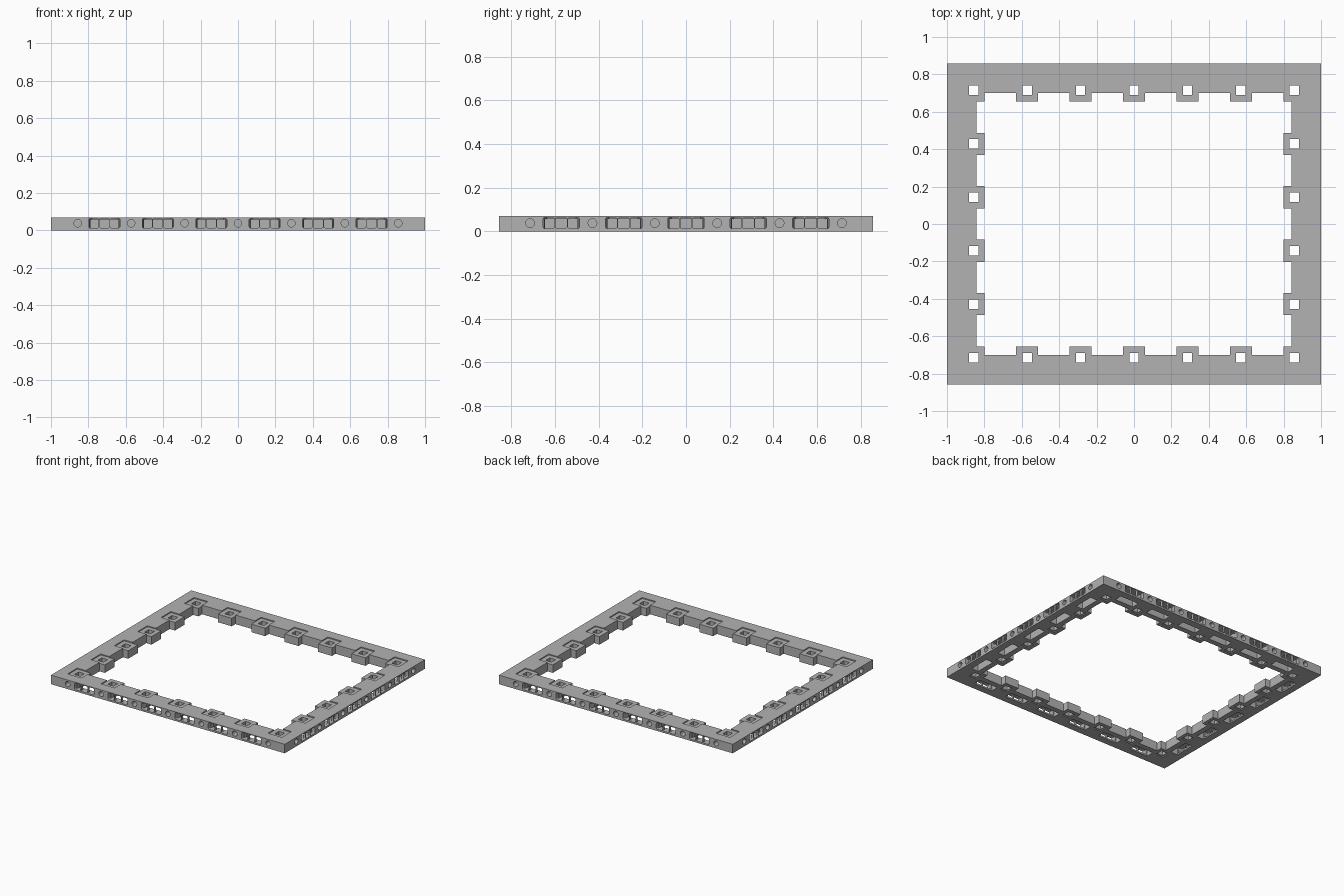
import bpy
import bmesh
from math import pi
from mathutils import Matrix, Vector

if "Cube" in bpy.data.objects:
    bpy.data.objects.remove(bpy.data.objects["Cube"], do_unlink=True)

CELL = 2 / 7
COLS, ROWS = 7, 6
HALF_X, HALF_Y = COLS * CELL / 2, ROWS * CELL / 2
HEIGHT = 0.07
BAR = 0.157
PAD = 0.118
MID = 0.038

grey = bpy.data.materials.new("Stone Grey")
grey.use_nodes = True
grey.diffuse_color = (0.45, 0.45, 0.45, 1)
grey.node_tree.nodes["Principled BSDF"].inputs["Base Color"].default_value = (0.45, 0.45, 0.45, 1)


def add_box(bm, low, high, frame=Matrix()):
    low, high = Vector(low), Vector(high)
    size = high - low
    place = frame @ Matrix.Translation((low + high) / 2) @ Matrix.Diagonal((*size, 1))
    return bmesh.ops.create_cube(bm, size=1, matrix=place)["verts"]


def make_object(name, bm):
    bmesh.ops.recalc_face_normals(bm, faces=bm.faces)
    mesh = bpy.data.meshes.new(name)
    bm.to_mesh(mesh)
    bm.free()
    obj = bpy.data.objects.new(name, mesh)
    bpy.context.collection.objects.link(obj)
    return obj


def combine(target, bm, operation="DIFFERENCE"):
    """Apply one boolean and discard its helper."""
    helper = make_object("helper", bm)
    helper.hide_render = True
    mod = target.modifiers.new("shape", "BOOLEAN")
    mod.operation, mod.object, mod.solver = operation, helper, "EXACT"
    bpy.context.view_layer.objects.active = target
    bpy.ops.object.modifier_apply(modifier=mod.name)
    bpy.data.objects.remove(helper, do_unlink=True)


# Local frames on the outer edge: x along the bar, y inward
def edge_frames(offset):
    for turn in range(4):
        along_x = turn % 2 == 0
        count = COLS if along_x else ROWS
        reach = HALF_Y if along_x else HALF_X
        spin = Matrix.Rotation(turn * pi / 2, 4, "Z")
        for i in range(count - offset):
            x = (i - (count - 1 - offset) / 2) * CELL
            yield spin @ Matrix.Translation((x, -reach, 0))


POSTS = list(edge_frames(0))
PORTS = list(edge_frames(1))
CENTRES = [((i - (COLS - 1) / 2) * CELL, (j - (ROWS - 1) / 2) * CELL)
           for i in range(COLS) for j in range(ROWS)
           if i in (0, COLS - 1) or j in (0, ROWS - 1)]


def post_boxes(width, bottom, top):
    bm = bmesh.new()
    for x, y in CENTRES:
        h = width / 2
        add_box(bm, (x - h, y - h, bottom), (x + h, y + h, top))
    return bm


# Rectangular ring
bm = bmesh.new()
add_box(bm, (-HALF_X, -HALF_Y, 0), (HALF_X, HALF_Y, HEIGHT))
base_frame = make_object("base_frame", bm)
bm = bmesh.new()
ix, iy = HALF_X - BAR, HALF_Y - BAR
add_box(bm, (-ix, -iy, -0.1), (ix, iy, 0.2))
combine(base_frame, bm)

# Inward pads, slightly sunk at the top, with square post holes
combine(base_frame, post_boxes(PAD, 0, 0.065), "UNION")
combine(base_frame, post_boxes(PAD, 0.062, 0.1))
combine(base_frame, post_boxes(0.05, -0.1, 0.2))
combine(base_frame, post_boxes(0.062, -0.1, 0.008))

# Round pin sockets on the outer sides
bm = bmesh.new()
for frame in POSTS:
    place = frame @ Matrix.Translation((0, 0.02, MID)) @ Matrix.Rotation(pi / 2, 4, "X")
    bmesh.ops.create_cone(bm, cap_ends=True, segments=20, radius1=0.02,
                          radius2=0.02, depth=0.1, matrix=place)
combine(base_frame, bm)

# Three rounded openings to each connector port
bm = bmesh.new()
for frame in PORTS:
    for x in (-0.057, 0, 0.057):
        verts = add_box(bm, (x - 0.026, -0.02, 0.013), (x + 0.026, 0.03, 0.064), frame)
        inward = frame.to_3x3() @ Vector((0, 1, 0))
        edges = {e for v in verts for e in v.link_edges
                 if abs((e.verts[0].co - e.verts[1].co).normalized().dot(inward)) > 0.9}
        bmesh.ops.bevel(bm, geom=list(edges), offset=0.008, segments=3,
                        profile=0.5, affect="EDGES")
combine(base_frame, bm)

# Tapered cavities behind the openings
bm = bmesh.new()
for frame in PORTS:
    verts = add_box(bm, (-0.083, 0.018, 0.012), (0.083, 0.09, 0.063), frame)
    back = frame.inverted()
    for v in verts:
        p = back @ v.co
        if p.y > 0.05:
            p.x *= 0.8
            v.co = frame @ p
combine(base_frame, bm)

# Long pockets opening underneath
bm = bmesh.new()
for frame in PORTS:
    add_box(bm, (-0.08, 0.055, -0.05), (0.08, 0.115, 0.058), frame)
combine(base_frame, bm)

base_frame.data.materials.clear()
base_frame.data.materials.append(grey)
for poly in base_frame.data.polygons:
    poly.material_index = 0
